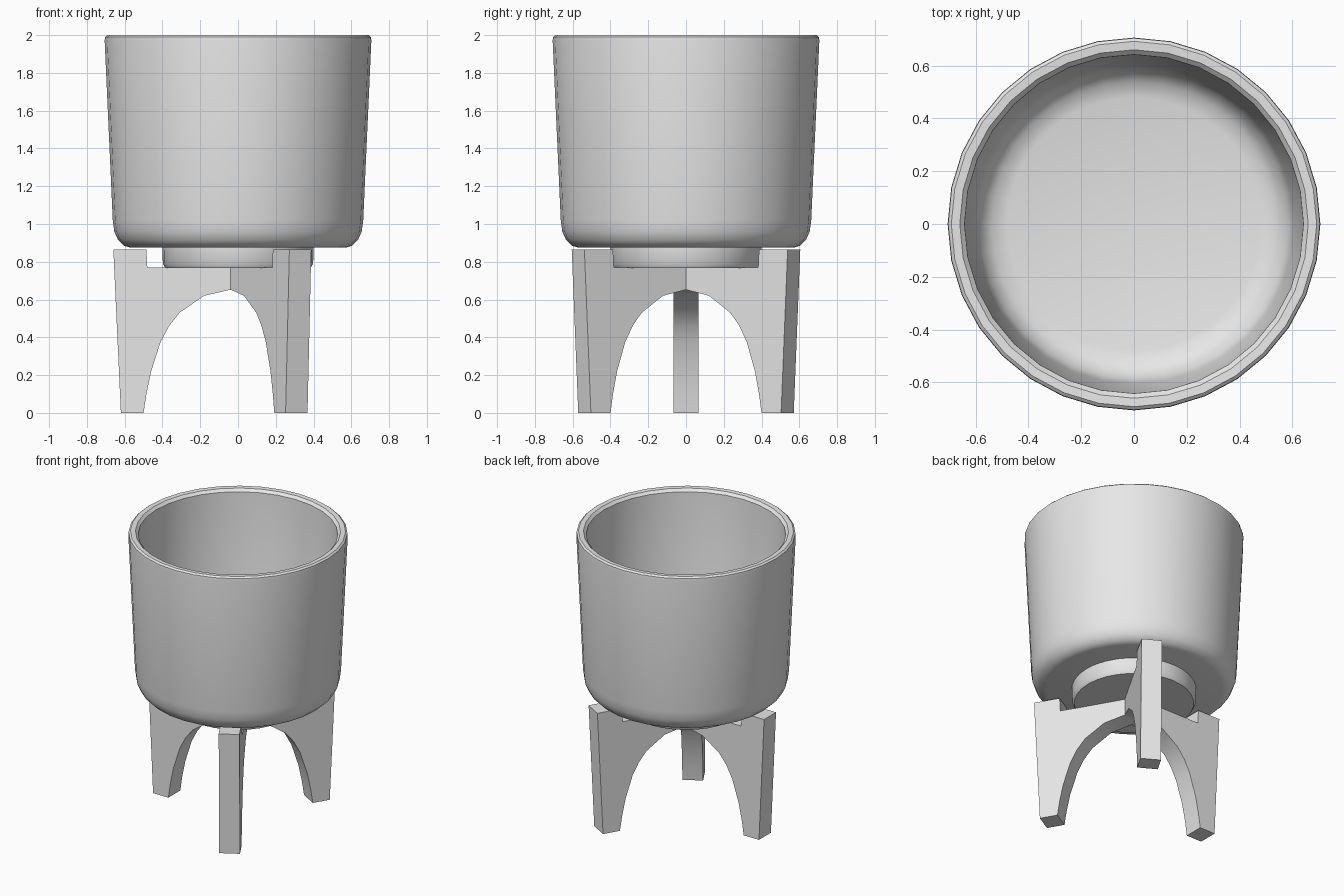
import bpy, bmesh, math

if "Cube" in bpy.data.objects:
    bpy.data.objects.remove(bpy.data.objects["Cube"])

grey = bpy.data.materials.new("plain grey")
grey.diffuse_color = (0.8, 0.8, 0.8, 1)
grey.use_nodes = True
grey.node_tree.nodes["Principled BSDF"].inputs["Base Color"].default_value = grey.diffuse_color


def finish(name, bm, angle):
    bmesh.ops.remove_doubles(bm, verts=bm.verts, dist=0.0005)
    bmesh.ops.recalc_face_normals(bm, faces=bm.faces)
    me = bpy.data.meshes.new(name)
    bm.to_mesh(me)
    bm.free()
    me.materials.append(grey)
    ob = bpy.data.objects.new(name, me)
    bpy.context.collection.objects.link(ob)
    bpy.ops.object.select_all(action='DESELECT')
    ob.select_set(True)
    bpy.context.view_layer.objects.active = ob
    bpy.ops.object.shade_smooth_by_angle(angle=math.radians(angle))
    return ob


def lathe(name, profile, segments=32, angle=40):
    bm = bmesh.new()
    vs = [bm.verts.new((r, 0, z)) for r, z in profile]
    es = [bm.edges.new(p) for p in zip(vs, vs[1:])]
    bmesh.ops.spin(bm, geom=vs + es, cent=(0, 0, 0), axis=(0, 0, 1),
                   angle=2 * math.pi, steps=segments)
    return finish(name, bm, angle)


# Hollow pot with rounded base and rim
lathe("pot", [(0, 0.875), (0.57, 0.875), (0.605, 0.885), (0.635, 0.915),
              (0.655, 0.96), (0.663, 1.02), (0.706, 1.97), (0.704, 1.99),
              (0.692, 2.0), (0.66, 1.998), (0.642, 1.98), (0.605, 1.08),
              (0.585, 1.0), (0.54, 0.955), (0.48, 0.94), (0, 0.935)])

# Round foot under the pot
lathe("pot_foot", [(0, 0.768), (0.385, 0.768), (0.398, 0.79), (0.4, 0.88), (0, 0.88)])

# Stand: three arched legs meeting in the middle
LEG = [(0.62, 0), (0.66, 0.865), (0.485, 0.865), (0.48, 0.77), (0, 0.77),
       (0, 0.655), (0.05, 0.65), (0.18, 0.62), (0.31, 0.53), (0.365, 0.46),
       (0.41, 0.375), (0.46, 0.22), (0.485, 0.1), (0.5, 0)]
HALF = 0.067


def leg(name, degrees):
    c, s = math.cos(math.radians(degrees)), math.sin(math.radians(degrees))
    bm = bmesh.new()
    sides = [[bm.verts.new((r * c - w * s, r * s + w * c, z)) for r, z in LEG]
             for w in (-HALF, HALF)]
    for side in sides:
        bm.faces.new(side)
    n = len(LEG)
    for i in range(n):
        j = (i + 1) % n
        bm.faces.new((sides[0][i], sides[0][j], sides[1][j], sides[1][i]))
    finish(name, bm, 35)


for label, deg in (("left", 180), ("front", -60), ("back", 60)):
    leg(label + "_leg", deg)
